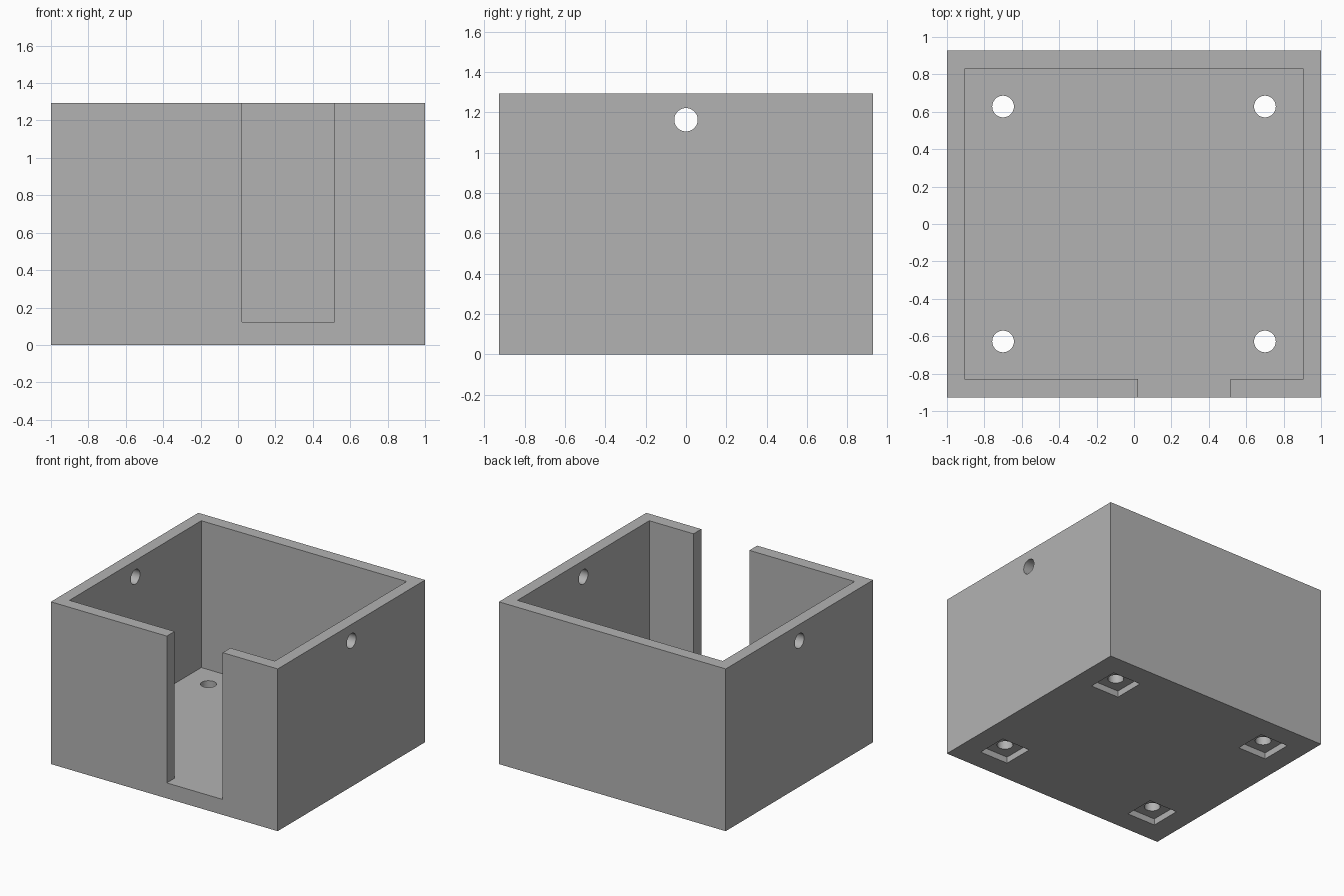
import bpy, bmesh, math
from mathutils import Matrix, Vector

cube = bpy.data.objects.get("Cube")
if cube:
    bpy.data.objects.remove(cube, do_unlink=True)

# Main dimensions
HX, HY, HEIGHT = 1.0, 0.928, 1.293       # outer half sizes and height
IX, IY, FLOOR = 0.905, 0.83, 0.123       # inner half sizes and floor level
SLOT = (0.022, 0.515)                    # door slot in the front wall
HOLE_R, PAD, PAD_DEPTH = 0.058, 0.25, 0.05

grey = bpy.data.materials.new("plain grey")
grey.use_nodes = True
grey.diffuse_color = (0.45, 0.45, 0.45, 1)
grey.node_tree.nodes["Principled BSDF"].inputs["Base Color"].default_value = (0.45, 0.45, 0.45, 1)


def make_object(name, bm):
    bmesh.ops.recalc_face_normals(bm, faces=bm.faces)
    mesh = bpy.data.meshes.new(name)
    bm.to_mesh(mesh)
    bm.free()
    obj = bpy.data.objects.new(name, mesh)
    mesh.materials.append(grey)
    bpy.context.collection.objects.link(obj)
    return obj


def prism(name, outline, z0, z1):
    bm = bmesh.new()
    face = bm.faces.new([bm.verts.new((x, y, z0)) for x, y in outline])
    top = bmesh.ops.extrude_face_region(bm, geom=[face])["geom"]
    bmesh.ops.translate(bm, vec=(0, 0, z1 - z0),
                        verts=[v for v in top if isinstance(v, bmesh.types.BMVert)])
    return make_object(name, bm)


def block(name, cx, cy, hx, hy, z0, z1):
    return prism(name, [(cx - hx, cy - hy), (cx + hx, cy - hy),
                        (cx + hx, cy + hy), (cx - hx, cy + hy)], z0, z1)


def rod(name, centre, length, axis):
    bm = bmesh.new()
    turn = Vector((0, 0, 1)).rotation_difference(Vector(axis)).to_matrix().to_4x4()
    bmesh.ops.create_cone(bm, cap_ends=True, segments=48, radius1=HOLE_R, radius2=HOLE_R,
                          depth=length, matrix=Matrix.Translation(centre) @ turn)
    return make_object(name, bm)


def cut(target, cutter):
    cutter.hide_render = True
    mod = target.modifiers.new("cut", 'BOOLEAN')
    mod.operation, mod.solver, mod.object = 'DIFFERENCE', 'EXACT', cutter
    bpy.context.view_layer.objects.active = target
    bpy.ops.object.modifier_apply(modifier=mod.name)
    bpy.data.objects.remove(cutter, do_unlink=True)


# Solid body
box = block("open_box", 0, 0, HX, HY, 0, HEIGHT)

# Cavity and front slot share one profile, open at the top
out = -HY - 0.2
cut(box, prism("cavity_cutter",
               [(-IX, IY), (-IX, -IY), (SLOT[0], -IY), (SLOT[0], out),
                (SLOT[1], out), (SLOT[1], -IY), (IX, -IY), (IX, IY)],
               FLOOR, HEIGHT + 0.2))

# Square recesses under the floor, each with a round hole through it
for sx in (-1, 1):
    for sy in (-1, 1):
        x, y = 0.7 * sx, 0.628 * sy
        cut(box, block("recess_cutter", x, y, PAD / 2, PAD / 2, -0.1, PAD_DEPTH))
        cut(box, rod("floor_hole_cutter", (x, y, 0.1), 0.6, (0, 0, 1)))

# Round holes near the top of both side walls
cut(box, rod("side_hole_cutter", (0, 0, 1.163), 3, (1, 0, 0)))

# Smooth hole walls, sharp box edges
bpy.ops.object.select_all(action='DESELECT')
box.select_set(True)
bpy.context.view_layer.objects.active = box
bpy.ops.object.shade_smooth_by_angle(angle=math.radians(30))
